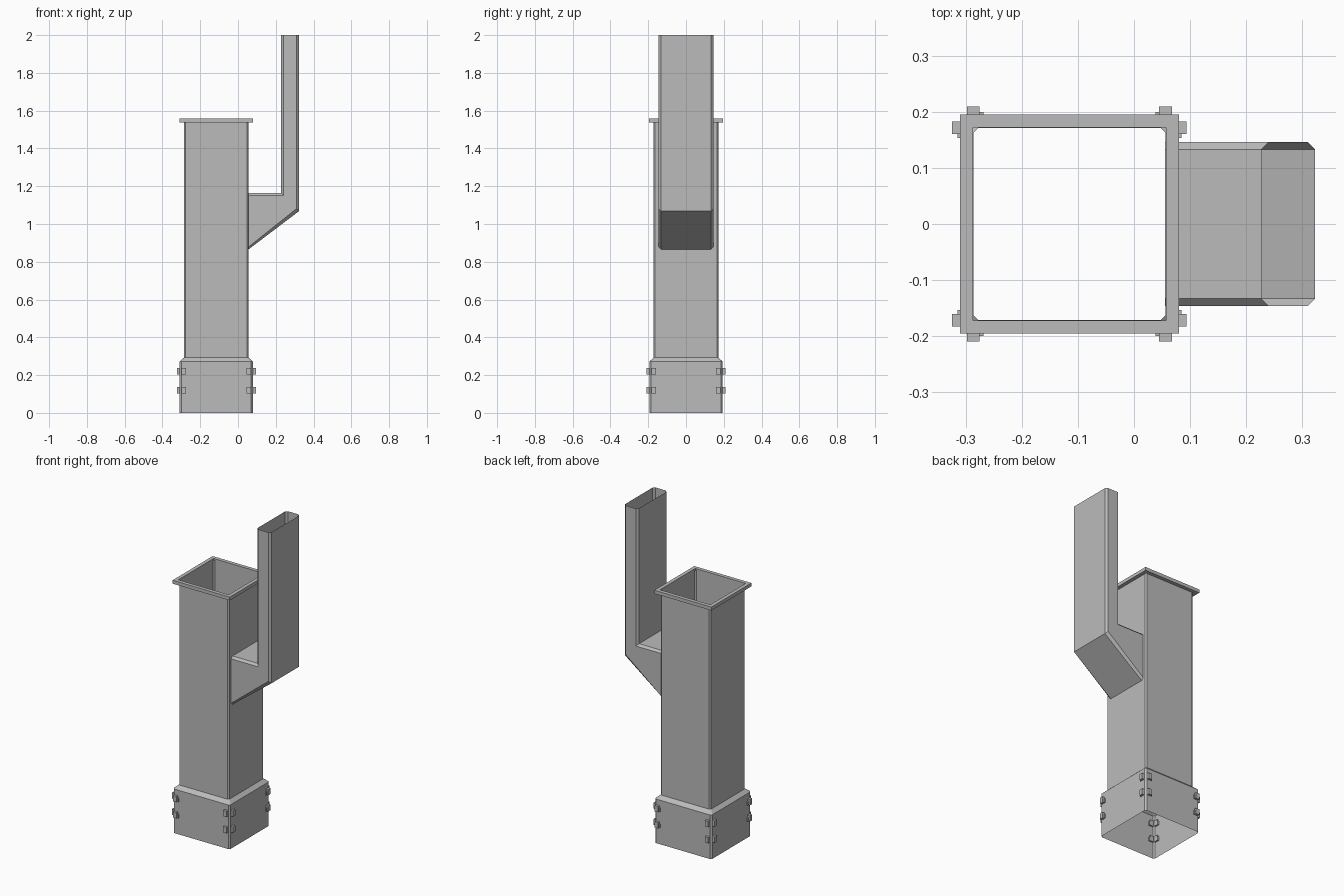
import bpy, bmesh, math
from mathutils import Matrix, Vector

if "Cube" in bpy.data.objects:
    bpy.data.objects.remove(bpy.data.objects["Cube"])

AXIS = -0.115  # x of the main shaft axis

metal = bpy.data.materials.new("grey_metal")
metal.diffuse_color = (0.5, 0.5, 0.5, 1)
metal.use_nodes = True
metal.node_tree.nodes["Principled BSDF"].inputs["Base Color"].default_value = metal.diffuse_color


def finish(name, bm):
    mesh = bpy.data.meshes.new(name)
    bm.to_mesh(mesh)
    bm.free()
    mesh.materials.append(metal)
    obj = bpy.data.objects.new(name, mesh)
    bpy.context.collection.objects.link(obj)
    return obj


def octagon(hx, hy, c):
    """Rectangle with cut corners, counter-clockwise."""
    return [(hx, -hy + c), (hx, hy - c), (hx - c, hy), (-hx + c, hy),
            (-hx, hy - c), (-hx, -hy + c), (-hx + c, -hy), (hx - c, -hy)]


def loft(name, rings):
    """Open sheet-metal skin through rings of equal point count."""
    bm = bmesh.new()
    vs = [[bm.verts.new(p) for p in ring] for ring in rings]
    n = len(vs[0])
    for a, b in zip(vs, vs[1:]):
        for i in range(n):
            j = (i + 1) % n
            bm.faces.new((a[i], a[j], b[j], b[i]))
    return finish(name, bm)


def box(bm, lo, hi, turn):
    lo, hi = Vector(lo), Vector(hi)
    m = turn @ Matrix.Translation((lo + hi) / 2) @ Matrix.Diagonal((*(hi - lo), 1))
    return bmesh.ops.create_cube(bm, size=1, matrix=m)["verts"]


# Main shaft with the wider sleeve at its foot, open at both ends
stations = [(0, 0.194, 0.009), (0.272, 0.194, 0.009), (0.293, 0.171, 0.008), (1.55, 0.171, 0.008)]
loft("shaft_and_sleeve", [[(AXIS + x, y, z) for x, y in octagon(h, h, c)]
                          for z, h, c in stations])

# Square flange around the top opening
square = [(1, -1), (1, 1), (-1, 1), (-1, -1)]
flange = [(0.172, 1.537), (0.195, 1.537), (0.195, 1.558), (0.172, 1.558), (0.172, 1.537)]
loft("top_flange", [[(AXIS + x * h, y * h, z) for x, y in square] for h, z in flange])

# Side duct: horizontal mouth, mitred elbow, tall riser
# Each station gives the outer and inner edge of the section in x, z
duct = [((0.055, 0.865), (0.055, 1.165)),
        ((0.323, 1.068), (0.227, 1.165)),
        ((0.323, 2.0), (0.227, 2.0))]
rings = []
for (xo, zo), (xi, zi) in duct:
    # Corner cut as a share of the section width
    span = math.hypot(xo - xi, zo - zi)
    k = 0.013 / span if xo == xi else 0.013 / 0.096
    ring = []
    for t, y in [(0, -0.133), (0, 0.133), (k, 0.146), (1 - k, 0.146),
                 (1, 0.133), (1, -0.133), (1 - k, -0.146), (k, -0.146)]:
        ring.append((xo + (xi - xo) * t, y, zo + (zi - zo) * t))
    rings.append(ring)
loft("side_duct", rings)

# Clamp bolts: a head and a thin tab, two rows on each side of the sleeve
bm = bmesh.new()
for q in range(4):
    turn = Matrix.Translation((AXIS, 0, 0)) @ Matrix.Rotation(q * math.pi / 2, 4, 'Z')
    for s in (-1, 1):
        for z in (0.12, 0.22):
            a, b = sorted((s * 0.160, s * 0.183))
            box(bm, (0.185, a, z - 0.018), (0.209, b, z + 0.018), turn)
            a, b = sorted((s * 0.153, s * 0.162))
            box(bm, (0.185, a, z - 0.018), (0.200, b, z + 0.006), turn)
finish("clamp_bolts", bm)
